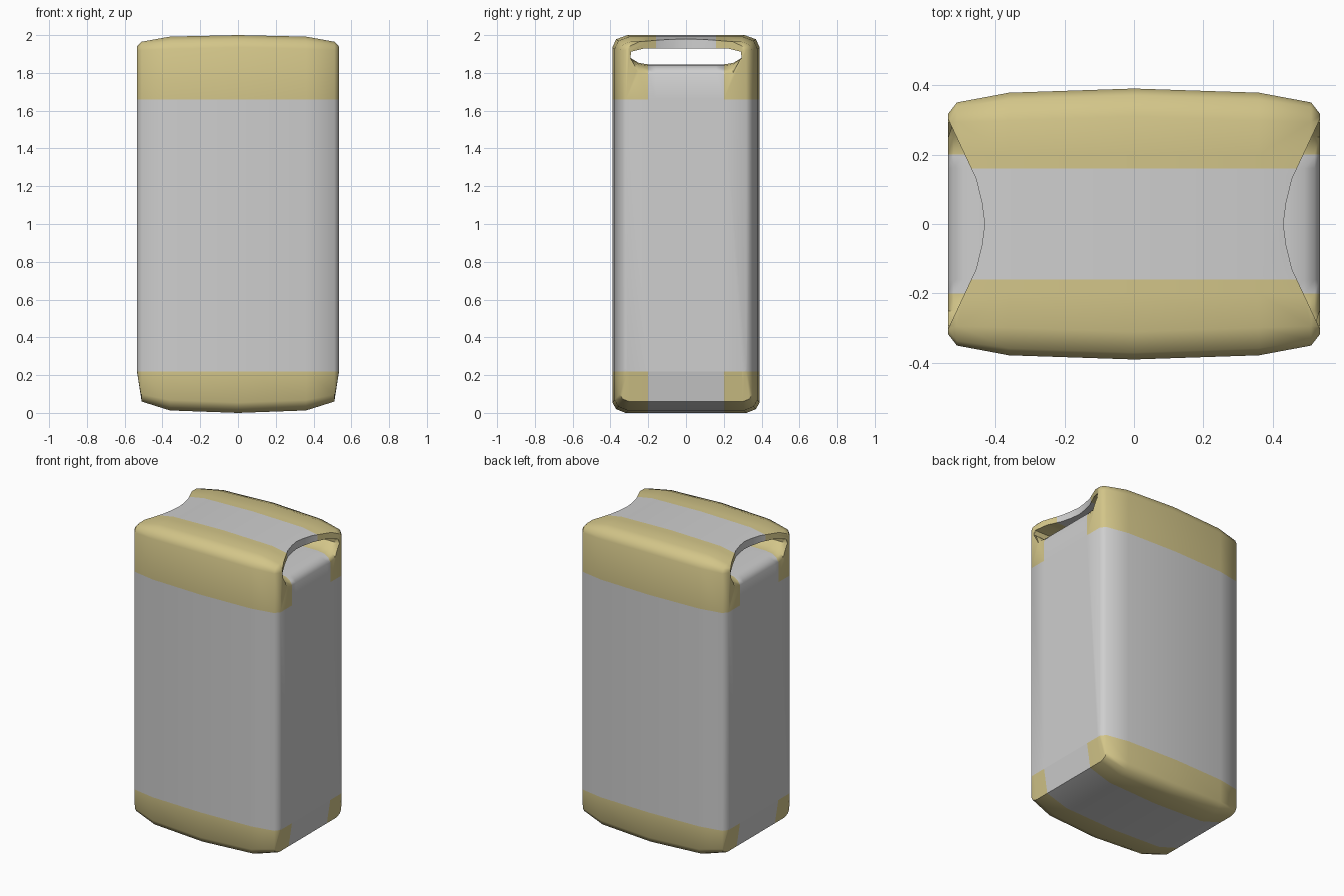
import bpy, bmesh, math

if "Cube" in bpy.data.objects:
    bpy.data.objects.remove(bpy.data.objects["Cube"])

def material(name, rgb):
    m = bpy.data.materials.new(name)
    m.diffuse_color = (*rgb, 1)
    m.use_nodes = True
    m.node_tree.nodes["Principled BSDF"].inputs["Base Color"].default_value = m.diffuse_color
    return m

def loft(name, rings):
    """Closed skin through rings of equal point count, with end caps."""
    bm = bmesh.new()
    loops = [[bm.verts.new(p) for p in r] for r in rings]
    n = len(loops[0])
    for a, b in zip(loops, loops[1:]):
        for i in range(n):
            bm.faces.new((a[i], a[(i + 1) % n], b[(i + 1) % n], b[i]))
    bm.faces.new(loops[0])
    bm.faces.new(loops[-1])
    bmesh.ops.recalc_face_normals(bm, faces=bm.faces)
    me = bpy.data.meshes.new(name)
    bm.to_mesh(me)
    bm.free()
    ob = bpy.data.objects.new(name, me)
    bpy.context.collection.objects.link(ob)
    return ob

def mirrored(half):
    return half + [(-y, z) for y, z in reversed(half)]

# Body: rounded yz sections along x (x, half depth, bottom, top, rounding)
stations = [(0, .39, 0, 2.0, 1), (.36, .378, .013, 1.992, 1),
            (.51, .35, .06, 1.965, .7), (.535, .318, .22, 1.94, .3)]
stations = [(-s[0], *s[1:]) for s in reversed(stations[1:])] + stations
rings = []
for x, h, b, t, k in stations:
    half = [(h - .07 * k, b), (h - .02 * k, b + .02 * k), (h, b + .055 * k),
            (h, t - .065 * k), (h - .02 * k, t - .022 * k), (h - .08 * k, t)]
    rings.append([(x, y, z) for y, z in mirrored(half)])
body = loft("padded_bag_body", rings)

# Hand slot through the top, its floor rolling down to the side walls
rings = []
slot = [(0, 1.845), (.44, 1.845), (.49, 1.838), (.52, 1.82), (.54, 1.785), (.56, 1.70)]
slot = [(-x, f) for x, f in reversed(slot[1:])] + slot
for x, f in slot:
    half = [(.2, f), (.25, f + .008), (.295, 1.88), (.29, 1.912), (.22, 1.93)]
    rings.append([(x, y, z) for y, z in mirrored(half)])
cutters = [loft("slot_cutter", rings)]

# Scooped ends of the top panel
for s in (-1, 1):
    plan = [(.43, 0), (.438, .06), (.455, .13), (.49, .205), (.54, .312), (.7, .312)]
    plan = plan + [(x, -y) for x, y in reversed(plan[1:])]
    cutters.append(loft("scoop_cutter",
                        [[(s * x, y, z) for x, y in plan] for z in (1.895, 2.2)]))

bpy.context.view_layer.objects.active = body
body.select_set(True)
for c in cutters:
    c.hide_render = True
    mod = body.modifiers.new("cut", 'BOOLEAN')
    mod.operation = 'DIFFERENCE'
    mod.solver = 'EXACT'
    mod.object = c
    bpy.ops.object.modifier_apply(modifier=mod.name)
    bpy.data.objects.remove(c)

# Colour bands: cut the edges of the bands, then colour by position
body.data.materials.clear()
body.data.materials.append(material("light_grey", (.62, .62, .62)))
body.data.materials.append(material("straw_yellow", (.65, .56, .25)))
bm = bmesh.new()
bm.from_mesh(body.data)
for co, no in [((0, 0, .22), (0, 0, 1)), ((0, 0, 1.66), (0, 0, 1)),
               ((0, .2, 0), (0, 1, 0)), ((0, -.2, 0), (0, 1, 0)),
               ((0, .16, 0), (0, 1, 0)), ((0, -.16, 0), (0, 1, 0))]:
    bmesh.ops.bisect_plane(bm, geom=bm.verts[:] + bm.edges[:] + bm.faces[:],
                           plane_co=co, plane_no=no)
for f in bm.faces:
    c = f.calc_center_median()
    limit = .16 if c.z > 1.9 else .2
    band = c.z > 1.66 or c.z < .22
    f.material_index = int(band and abs(c.y) > limit)
bm.to_mesh(body.data)
bm.free()
bpy.ops.object.shade_smooth_by_angle(angle=math.radians(50))
